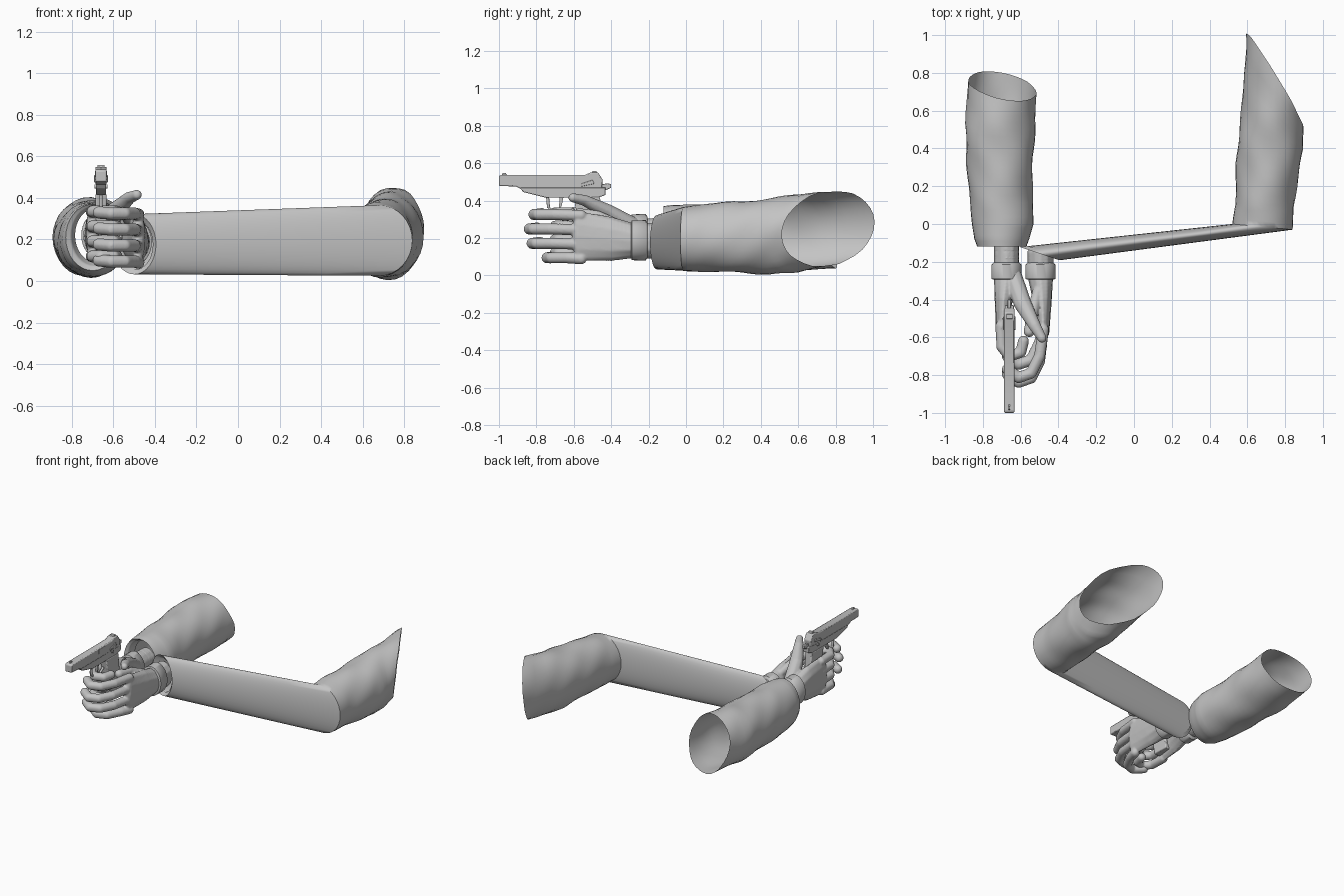
import bpy, bmesh, math
from mathutils import Vector, Matrix

old = bpy.data.objects.get("Cube")
if old:
    bpy.data.objects.remove(old, do_unlink=True)

grey = bpy.data.materials.new("plain grey")
grey.use_nodes = True
COLOUR = (0.55, 0.55, 0.55, 1)
grey.diffuse_color = COLOUR
for node in grey.node_tree.nodes:
    if node.type == 'BSDF_PRINCIPLED':
        node.inputs["Base Color"].default_value = COLOUR
        node.inputs["Roughness"].default_value = 0.7


def finish(name, bm, angle=40):
    """Turn a bmesh into a shaded, coloured object."""
    mesh = bpy.data.meshes.new(name)
    bm.to_mesh(mesh)
    bm.free()
    mesh.materials.append(grey)
    ob = bpy.data.objects.new(name, mesh)
    bpy.context.collection.objects.link(ob)
    bpy.ops.object.select_all(action='DESELECT')
    ob.select_set(True)
    bpy.context.view_layer.objects.active = ob
    bpy.ops.object.shade_smooth_by_angle(angle=math.radians(angle))
    return ob


def blend(keys, steps):
    """Smoothly sample a list of equal-length tuples."""
    out = []
    for i in range(len(keys) - 1):
        for s in range(steps):
            t = s / steps
            out.append([a + (b - a) * t for a, b in zip(keys[i], keys[i + 1])])
    return out + [list(keys[-1])]


def sleeve(name, keys, steps=4, fold=0.018, sides=32):
    """Open cloth tube; a key is x, y, z, x radius, z radius, side slant, top slant."""
    bm = bmesh.new()
    loops = []
    for x, y, z, rx, rz, slant, lift in blend(keys, steps):
        loop = []
        for i in range(sides):
            a = 2 * math.pi * i / sides
            c, s = math.cos(a), math.sin(a)
            py = y + slant * c + lift * s
            amp = fold * min(1, max(0, py * 8))
            w = 1 + amp * math.sin(3 * a + 16 * py) + amp * 0.7 * math.sin(5 * a - 25 * py)
            loop.append(bm.verts.new((x + rx * c * w, py, z + rz * s * w)))
        loops.append(loop)
    for a, b in zip(loops, loops[1:]):
        for i in range(sides):
            j = (i + 1) % sides
            bm.faces.new((a[i], a[j], b[j], b[i]))
    bmesh.ops.recalc_face_normals(bm, faces=bm.faces)
    return finish(name, bm, 60)


def chain(bm, keys, steps=14):
    """Run of overlapping ellipsoids; a key is x, y, z and three radii."""
    for x, y, z, rx, ry, rz in blend(keys, steps):
        m = Matrix.Translation((x, y, z)) @ Matrix.Diagonal((rx, ry, rz, 1))
        bmesh.ops.create_icosphere(bm, subdivisions=2, radius=1, matrix=m)


def digit(bm, points, r):
    chain(bm, [(*p, r, r, r) for p in points], 10)


def fuse(name, bm):
    ob = finish(name, bm, 180)
    rm = ob.modifiers.new("fuse", 'REMESH')
    rm.mode = 'VOXEL'
    rm.voxel_size = 0.006
    rm.use_smooth_shade = True
    sm = ob.modifiers.new("soften", 'SMOOTH')
    sm.factor = 0.5
    sm.iterations = 4
    return ob


GUN_X = -0.66


def plate(name, outline, half, bevel=0.006):
    """Side outline (y, z) given thickness across x."""
    bm = bmesh.new()
    face = bm.faces.new([bm.verts.new((GUN_X - half, y, z)) for y, z in outline])
    res = bmesh.ops.extrude_face_region(bm, geom=[face])
    moved = [v for v in res["geom"] if isinstance(v, bmesh.types.BMVert)]
    bmesh.ops.translate(bm, verts=moved, vec=(half * 2, 0, 0))
    bmesh.ops.recalc_face_normals(bm, faces=bm.faces)
    ob = finish(name, bm, 30)
    if bevel:
        bv = ob.modifiers.new("bevel", 'BEVEL')
        bv.width = bevel
        bv.segments = 2
    return ob


def rod(name, a, b, r):
    a, b = Vector(a), Vector(b)
    bm = bmesh.new()
    turn = (b - a).to_track_quat('Z', 'Y').to_matrix().to_4x4()
    bmesh.ops.create_cone(bm, cap_ends=True, segments=16, radius1=r, radius2=r,
                          depth=(b - a).length, matrix=Matrix.Translation((a + b) / 2) @ turn)
    return finish(name, bm)


# Left sleeve: upper arm, sharp elbow and long flattened forearm
sleeve("left_sleeve", [
    (-0.495, -0.14, 0.175, 0.085, 0.12, -0.03, 0),
    (-0.50, -0.157, 0.177, 0.105, 0.145, -0.035, 0),
    (0.68, -0.015, 0.195, 0.16, 0.17, -0.015, 0),
    (0.69, 0.10, 0.20, 0.155, 0.182, 0, 0),
    (0.71, 0.30, 0.205, 0.168, 0.19, -0.02, 0),
    (0.725, 0.45, 0.21, 0.168, 0.203, -0.06, 0),
    (0.735, 0.58, 0.22, 0.155, 0.21, -0.14, 0.01),
    (0.745, 0.76, 0.25, 0.15, 0.20, -0.245, 0.04)])

# Right sleeve with a turned-in cuff
sleeve("right_sleeve", [
    (-0.685, -0.06, 0.22, 0.10, 0.13, 0, 0),
    (-0.69, -0.11, 0.215, 0.115, 0.145, 0, 0),
    (-0.70, -0.12, 0.21, 0.13, 0.16, 0, 0),
    (-0.70, -0.08, 0.205, 0.145, 0.17, 0, 0),
    (-0.695, 0.0, 0.20, 0.163, 0.178, 0, 0),
    (-0.705, 0.15, 0.20, 0.168, 0.18, 0, 0),
    (-0.71, 0.35, 0.205, 0.176, 0.185, 0, 0),
    (-0.71, 0.52, 0.21, 0.185, 0.19, -0.01, -0.02),
    (-0.695, 0.73, 0.22, 0.18, 0.18, -0.035, -0.07)])

# Right hand wrapped round the grip
bm = bmesh.new()
chain(bm, [(-0.675, -0.08, 0.22, 0.07, 0.03, 0.085),
           (-0.675, -0.28, 0.22, 0.07, 0.03, 0.09),
           (-0.69, -0.40, 0.225, 0.05, 0.04, 0.125),
           (-0.70, -0.55, 0.23, 0.033, 0.04, 0.14)])
for k in range(4):
    z = 0.335 - 0.072 * k
    digit(bm, [(-0.705, -0.54, z), (-0.70, -0.65, z), (-0.66, -0.70, z),
               (-0.60, -0.68, z), (-0.585, -0.62, z)], 0.03)
chain(bm, [(-0.64, -0.28, 0.26, 0.05, 0.05, 0.05),
           (-0.59, -0.42, 0.34, 0.048, 0.048, 0.042),
           (-0.525, -0.54, 0.40, 0.033, 0.033, 0.03),
           (-0.487, -0.605, 0.415, 0.025, 0.025, 0.025)])
fuse("right_hand", bm)

# Left hand cupping the right one
bm = bmesh.new()
chain(bm, [(-0.495, -0.15, 0.185, 0.073, 0.03, 0.098),
           (-0.495, -0.28, 0.185, 0.07, 0.03, 0.095),
           (-0.485, -0.40, 0.195, 0.052, 0.04, 0.12),
           (-0.48, -0.57, 0.21, 0.033, 0.04, 0.135)])
for k, dy in enumerate((0, -0.025, -0.01, 0.07)):
    z = 0.325 - 0.077 * k
    digit(bm, [(-0.48, -0.56, z - 0.005), (-0.50, -0.70 + dy, z), (-0.545, -0.79 + dy, z),
               (-0.61, -0.813 + dy, z), (-0.67, -0.77 + dy, z + 0.005)], 0.031)
digit(bm, [(-0.51, -0.36, 0.27), (-0.54, -0.48, 0.32), (-0.555, -0.57, 0.33)], 0.03)
fuse("left_hand", bm)

# Glove cuffs
for name, x, z in (("right_glove_cuff", -0.675, 0.22), ("left_glove_cuff", -0.495, 0.187)):
    sleeve(name, [(x, -0.295, z, 0.068, 0.088, 0, 0), (x, -0.29, z, 0.08, 0.106, 0, 0),
                  (x, -0.215, z, 0.08, 0.108, 0, 0), (x, -0.205, z, 0.068, 0.09, 0, 0)], 1, 0)

# Pistol
plate("slide", [(-1.0, 0.478), (-1.0, 0.53), (-0.99, 0.537), (-0.54, 0.537), (-0.51, 0.55),
                (-0.47, 0.55), (-0.445, 0.51), (-0.45, 0.465), (-0.89, 0.465), (-0.91, 0.475)], 0.027)
plate("frame", [(-0.89, 0.47), (-0.87, 0.445), (-0.75, 0.415), (-0.47, 0.415),
                (-0.43, 0.43), (-0.43, 0.47)], 0.024, 0.004)
plate("grip", [(-0.60, 0.42), (-0.46, 0.42), (-0.43, 0.13), (-0.55, 0.13)], 0.026)
plate("front_sight", [(-0.985, 0.535), (-0.98, 0.548), (-0.965, 0.548), (-0.955, 0.535)], 0.004, 0)
plate("rear_sight", [(-0.505, 0.548), (-0.50, 0.558), (-0.48, 0.558), (-0.475, 0.548)], 0.016, 0)
plate("hammer", [(-0.46, 0.46), (-0.46, 0.485), (-0.42, 0.492), (-0.40, 0.488),
                 (-0.40, 0.468), (-0.43, 0.455)], 0.009, 0.003)
plate("trigger", [(-0.675, 0.42), (-0.655, 0.42), (-0.665, 0.37), (-0.68, 0.355)], 0.006, 0)
plate("ejection_port", [(-0.69, 0.50), (-0.69, 0.53), (-0.62, 0.53), (-0.62, 0.50)], 0.0285, 0)
plate("safety_lever", [(-0.56, 0.475), (-0.56, 0.49), (-0.50, 0.51), (-0.49, 0.49)], 0.033, 0.002)
rod("barrel", (GUN_X, -1.0, 0.507), (GUN_X, -0.9, 0.507), 0.016)
rod("frame_pin", (GUN_X - 0.032, -0.53, 0.455), (GUN_X + 0.032, -0.53, 0.455), 0.01)
guard = [(-0.74, 0.42), (-0.735, 0.36), (-0.71, 0.335), (-0.64, 0.335), (-0.60, 0.36)]
for i, (p, q) in enumerate(zip(guard, guard[1:])):
    rod("trigger_guard_%d" % (i + 1), (GUN_X, *p), (GUN_X, *q), 0.008)
